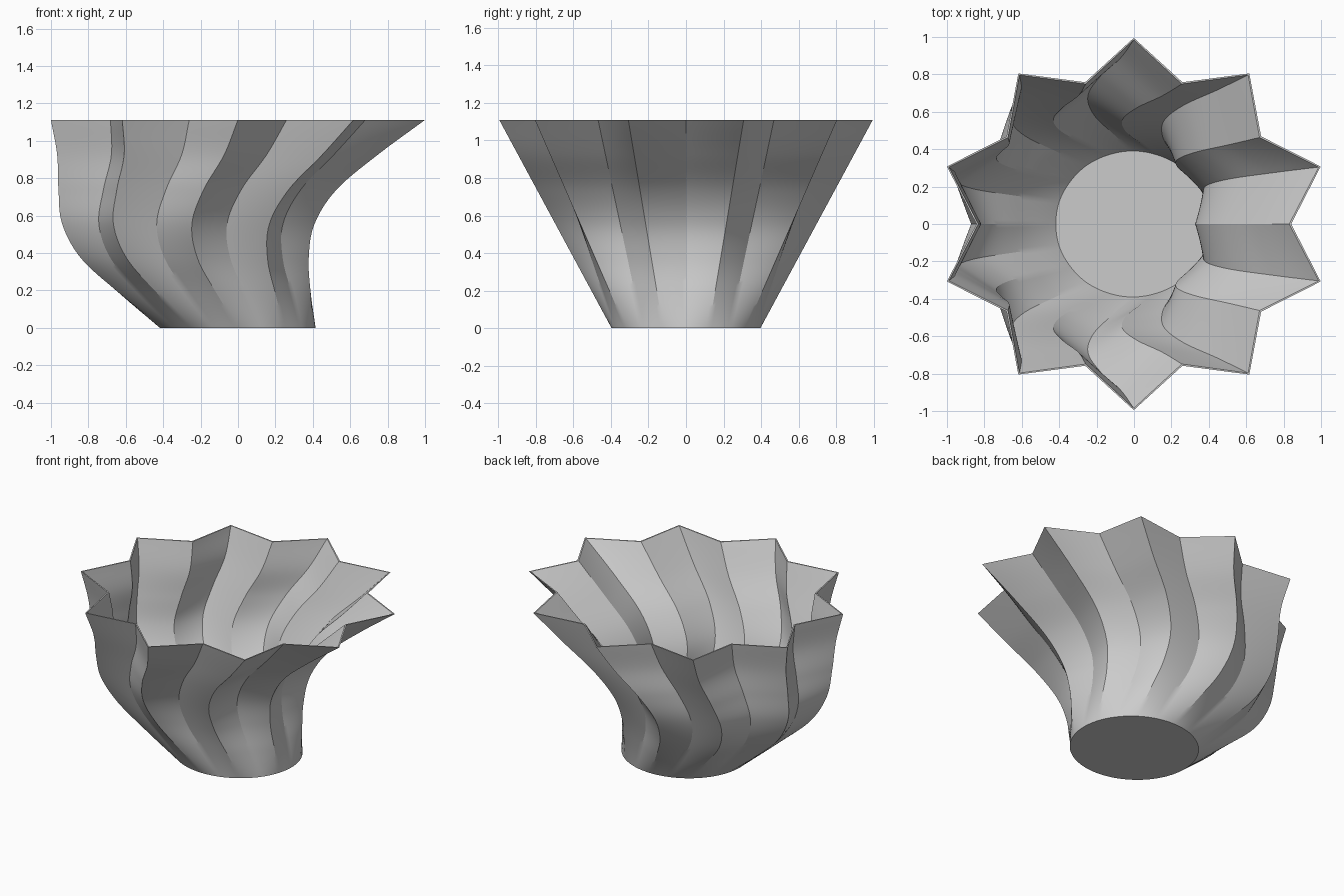
import bpy, bmesh, math
from mathutils import Vector

if "Cube" in bpy.data.objects:
    bpy.data.objects.remove(bpy.data.objects["Cube"])

HEIGHT, RINGS, POINTS, SUB, WALL = 1.11, 48, 10, 8, 0.010
# side rails seen from the front, evenly spaced in height
LEFT = [-0.418, -0.635, -0.838, -0.94, -0.96, -0.967, -1.0]
RIGHT = [0.415, 0.389, 0.378, 0.409, 0.528, 0.747, 0.998]
# extra sideways drift of the middle of each section
BOW = [0, 0.008, 0.014, 0.019, 0.033, 0.036, 0]


def spline(vals, t):
    """Catmull-Rom through evenly spaced values."""
    p = [2 * vals[0] - vals[1]] + vals + [2 * vals[-1] - vals[-2]]
    u = t * (len(vals) - 1)
    i = min(int(u), len(vals) - 2)
    f = u - i
    a, b, c, d = p[i:i + 4]
    return 0.5 * (2 * b + (c - a) * f + (2 * a - 5 * b + 4 * c - d) * f ** 2
                  + (3 * b - a - 3 * c + d) * f ** 3)


def polar(r, a):
    return Vector((r * math.cos(a), r * math.sin(a)))


# matching outlines: round base and ten-pointed star rim
N = POINTS * 2 * SUB
TIP, VALLEY = 0.995, 0.797
circle, star = [], []
for k in range(POINTS * 2):
    a0 = math.pi / 2 + k * math.pi / POINTS
    a1 = a0 + math.pi / POINTS
    r0, r1 = (TIP, VALLEY) if k % 2 == 0 else (VALLEY, TIP)
    for j in range(SUB):
        f = j / SUB
        star.append(polar(r0, a0).lerp(polar(r1, a1), f))
        circle.append(polar(0.396, a0 + (a1 - a0) * f))


def section(t, inset):
    """Blend circle to star, then fit its width between the rails."""
    pts = [c.lerp(s, t) for c, s in zip(circle, star)]
    half = max(p.x for p in pts)
    lo, hi = spline(LEFT, t), spline(RIGHT, t)
    out = []
    for p in pts:
        q = p * (1 - inset / p.length)
        u = q.x / half
        bow = spline(BOW, t) * (1 - u ** 4)
        out.append(Vector(((lo + hi) / 2 + u * (hi - lo) / 2 + bow, q.y, t * HEIGHT)))
    return out


# bowl: outer wall, rim, inner wall and floor
bm = bmesh.new()
floor_t = 0.008
levels = [section(i / RINGS, 0) for i in range(RINGS + 1)]
levels += [section(max(i / RINGS, floor_t), WALL) for i in range(RINGS, -1, -1)]
loops = [[bm.verts.new(p) for p in lv] for lv in levels]
for a, b in zip(loops, loops[1:]):
    for i in range(N):
        j = (i + 1) % N
        bm.faces.new((a[i], a[j], b[j], b[i]))
bm.faces.new(loops[0][::-1])
bm.faces.new(loops[-1])
bmesh.ops.recalc_face_normals(bm, faces=bm.faces)
mesh = bpy.data.meshes.new("star_bowl")
bm.to_mesh(mesh)
bm.free()
bowl = bpy.data.objects.new("star_bowl", mesh)
bpy.context.collection.objects.link(bowl)
bpy.context.view_layer.objects.active = bowl
bowl.select_set(True)
bpy.ops.object.shade_smooth_by_angle(angle=math.radians(22))
